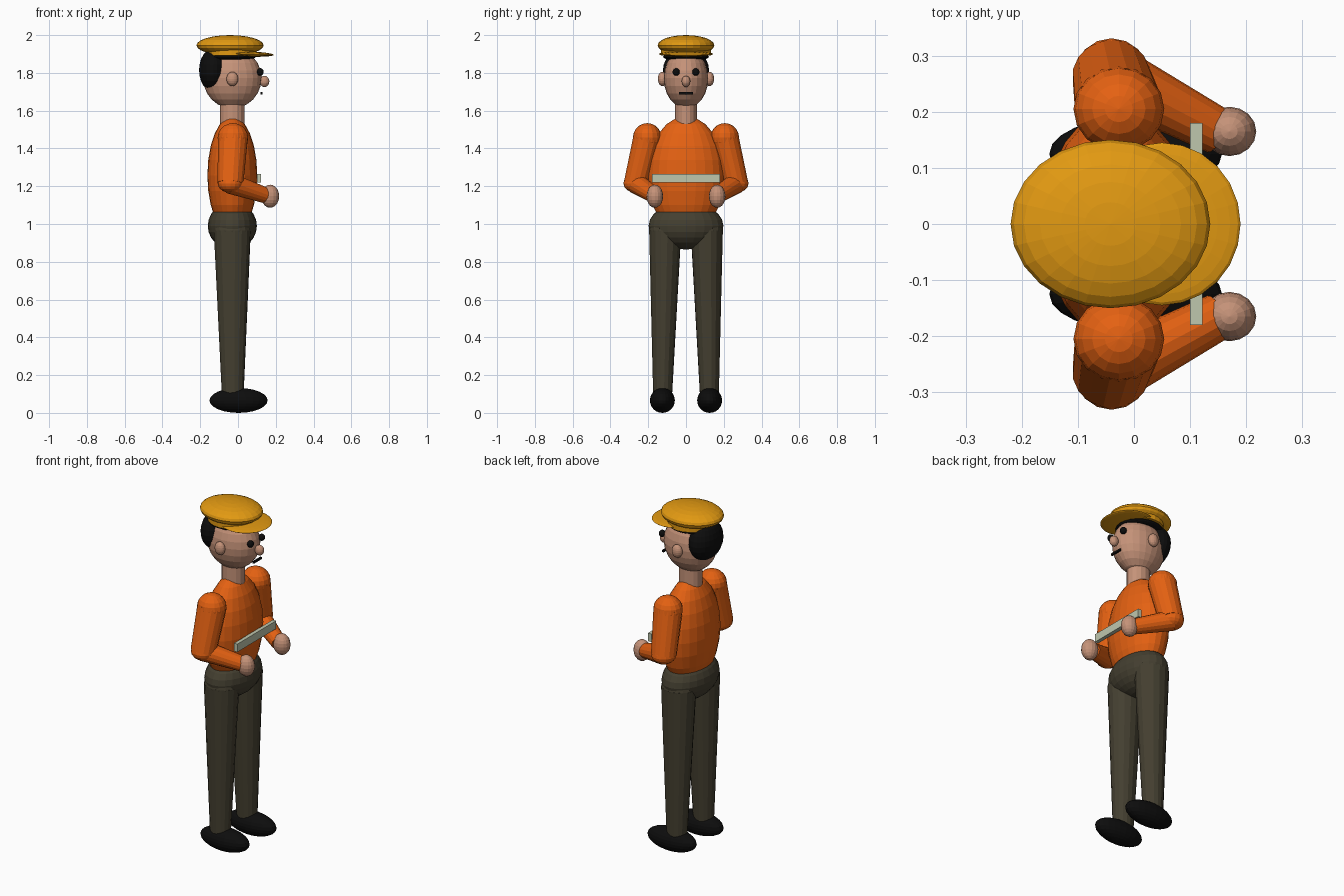
import bpy
from math import radians
from mathutils import Vector, Matrix

if "Cube" in bpy.data.objects:
    bpy.data.objects.remove(bpy.data.objects["Cube"])


def material(name, r, g, b):
    m = bpy.data.materials.new(name)
    m.use_nodes = True
    m.diffuse_color = (r, g, b, 1)
    bsdf = next(n for n in m.node_tree.nodes if n.type == 'BSDF_PRINCIPLED')
    bsdf.inputs["Base Color"].default_value = (r, g, b, 1)
    return m


ORANGE = material("orange_cloth", 0.78, 0.12, 0.006)
YELLOW = material("yellow_cloth", 0.76, 0.32, 0.006)
SKIN = material("skin", 0.56, 0.29, 0.19)
OLIVE = material("dark_olive_cloth", 0.058, 0.05, 0.03)
BLACK = material("black", 0.004, 0.004, 0.004)
SAGE = material("pale_sage", 0.52, 0.57, 0.42)


def finish(name, mat):
    ob = bpy.context.object
    ob.name = name
    ob.data.materials.append(mat)
    return ob


def ball(name, mat, loc, size, segs=24, rings=12, tilt=0):
    bpy.ops.mesh.primitive_uv_sphere_add(segments=segs, ring_count=rings, radius=1,
                                         location=loc, rotation=(0, radians(tilt), 0))
    ob = finish(name, mat)
    ob.scale = size
    return ob


def limb(name, mat, start, end, r1, r2, stretch=1, segs=16):
    # tapered tube between two points, optionally deeper along x
    a, b = Vector(start), Vector(end)
    d = b - a
    bpy.ops.mesh.primitive_cone_add(vertices=segs, radius1=r1, radius2=r2, depth=d.length)
    ob = finish(name, mat)
    turn = d.to_track_quat('Z', 'Y').to_matrix().to_4x4()
    ob.data.transform(Matrix.Diagonal((stretch, 1, 1, 1)) @ turn)
    ob.location = (a + b) / 2
    return ob


def box(name, mat, loc, size):
    bpy.ops.mesh.primitive_cube_add(size=1, location=loc)
    ob = finish(name, mat)
    ob.scale = size
    return ob


# Body
ball("torso", ORANGE, (-0.03, 0, 1.257), (0.132, 0.205, 0.314))
ball("pelvis", OLIVE, (-0.03, 0, 0.99), (0.13, 0.198, 0.125))
limb("neck", SKIN, (-0.03, 0, 1.48), (-0.03, 0, 1.67), 0.058, 0.058, 1.13)

# Head and face
ball("head", SKIN, (-0.03, 0, 1.772), (0.155, 0.118, 0.16))
ball("nose", SKIN, (0.14, 0, 1.755), (0.026, 0.023, 0.03), 16, 10)
box("mouth", BLACK, (0.125, 0, 1.692), (0.01, 0.074, 0.012))
ball("back_hair", BLACK, (-0.13, 0, 1.815), (0.076, 0.122, 0.115))
ball("top_hair", BLACK, (-0.04, 0, 1.885), (0.135, 0.122, 0.022))

# Cap
ball("cap_crown", YELLOW, (-0.042, 0, 1.946), (0.178, 0.15, 0.054))
limb("cap_band", YELLOW, (-0.035, 0, 1.892), (-0.035, 0, 1.93), 0.132, 0.132, 1, 24)
ball("cap_brim", YELLOW, (0.05, 0, 1.9), (0.14, 0.145, 0.014), tilt=2)

# Tablet held across the front
box("tablet", SAGE, (0.111, 0, 1.242), (0.022, 0.36, 0.047))

# Paired parts
for side, s in (("left", 1), ("right", -1)):
    ball(side + "_eye", BLACK, (0.118, s * 0.052, 1.805), (0.018, 0.019, 0.02), 16, 10)
    ball(side + "_ear", SKIN, (-0.03, s * 0.125, 1.768), (0.031, 0.024, 0.038), 16, 10)

    shoulder = (-0.027, s * 0.205, 1.457)
    elbow = (-0.04, s * 0.264, 1.215)
    wrist = (0.15, s * 0.165, 1.15)
    ball(side + "_shoulder", ORANGE, shoulder, (0.081, 0.076, 0.077), 16, 10)
    limb(side + "_upper_arm", ORANGE, shoulder, elbow, 0.075, 0.066, 1.06)
    ball(side + "_elbow", ORANGE, elbow, (0.067, 0.067, 0.05), 16, 10)
    limb(side + "_forearm", ORANGE, elbow, wrist, 0.056, 0.042)
    ball(side + "_hand", SKIN, (0.17, s * 0.165, 1.147), (0.048, 0.044, 0.061), 16, 10)

    hip = (-0.03, s * 0.11, 0.965)
    ball(side + "_hip", OLIVE, hip, (0.098, 0.086, 0.07), 16, 10)
    limb(side + "_leg", OLIVE, (-0.028, s * 0.124, 0.08), hip, 0.05, 0.086, 1.15)
    ball(side + "_shoe", BLACK, (0.003, s * 0.125, 0.066), (0.154, 0.066, 0.066))
